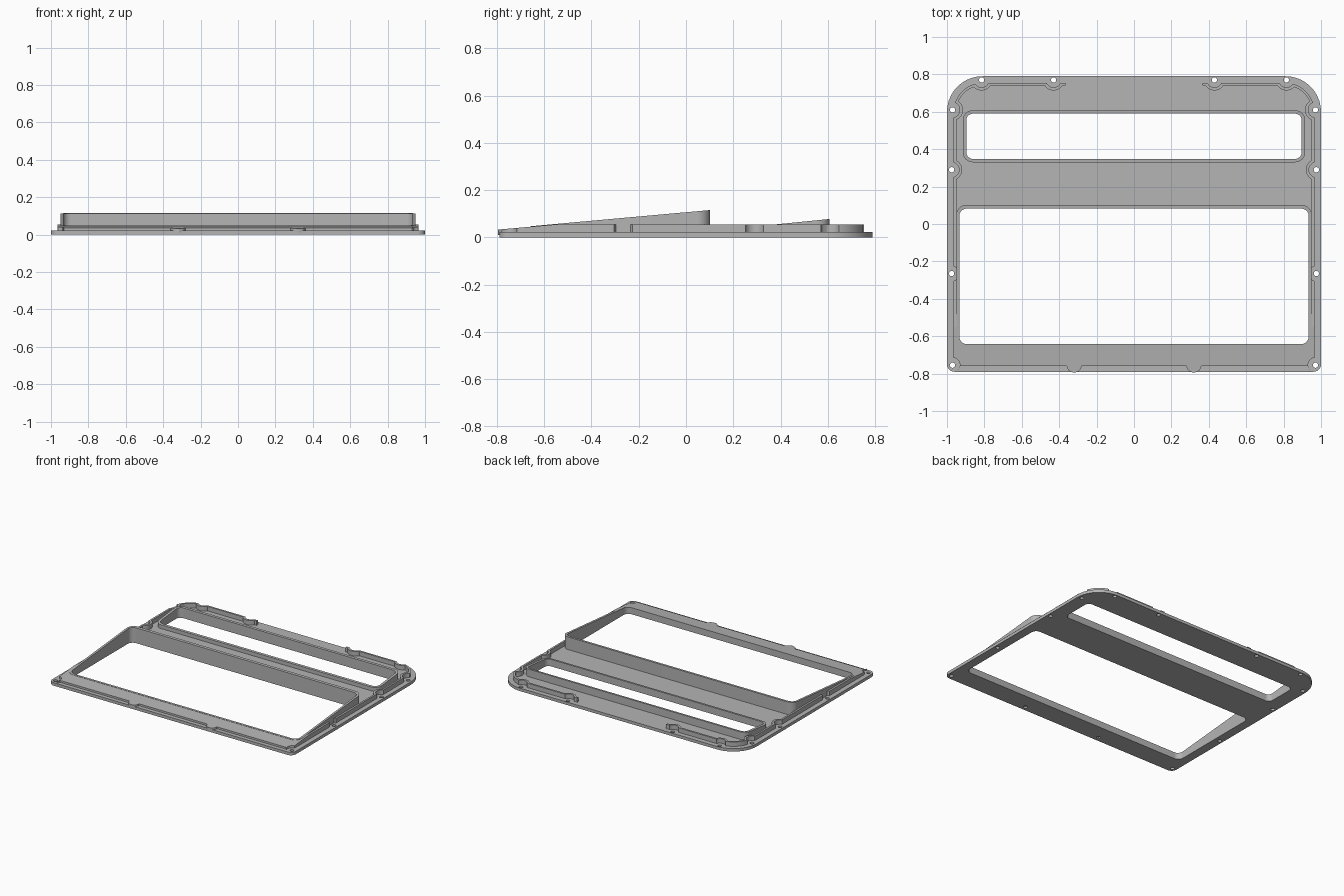
import bpy, bmesh, math
from mathutils import Vector

cube = bpy.data.objects.get("Cube")
if cube:
    bpy.data.objects.remove(cube, do_unlink=True)

grey = bpy.data.materials.new("plain grey")
grey.use_nodes = True
grey.diffuse_color = (0.46, 0.46, 0.46, 1)
grey.node_tree.nodes["Principled BSDF"].inputs["Base Color"].default_value = (0.46, 0.46, 0.46, 1)

FLOOR = 0.022      # top of the base plate
LIP = 0.055        # top of the low perimeter wall
SPLIT = -0.55      # where the sloped front panel reaches the lip height
RIGHT_SCREWS = [(0.815, 0.77), (0.43, 0.77), (0.97, 0.61), (0.975, 0.29),
                (0.975, -0.265), (0.97, -0.755), (0.32, -0.755)]
SCREWS = [Vector((s * x, y)) for x, y in RIGHT_SCREWS for s in (1, -1)]


def front_slope(y):
    return 0.035 + (y + 0.77) * 0.09


def finish(name, bm):
    bmesh.ops.remove_doubles(bm, verts=bm.verts, dist=0.00001)
    bmesh.ops.recalc_face_normals(bm, faces=bm.faces)
    mesh = bpy.data.meshes.new(name)
    bm.to_mesh(mesh)
    bm.free()
    mesh.materials.append(grey)
    obj = bpy.data.objects.new(name, mesh)
    bpy.context.collection.objects.link(obj)
    bpy.ops.object.select_all(action='DESELECT')
    obj.select_set(True)
    bpy.context.view_layer.objects.active = obj
    bpy.ops.object.shade_smooth_by_angle(angle=math.radians(30))
    return obj


def arc(cx, cy, r, a0, a1, n=10):
    return [Vector((cx + r * math.cos(math.radians(a0 + (a1 - a0) * i / n)),
                    cy + r * math.sin(math.radians(a0 + (a1 - a0) * i / n))))
            for i in range(n + 1)]


def line(a, b, n):
    a, b = Vector(a), Vector(b)
    return [a.lerp(b, i / n) for i in range(n + 1)]


def rounded(x, y0, y1, r_front, r_back):
    return (arc(x - r_back, y1 - r_back, r_back, 0, 90) +
            arc(r_back - x, y1 - r_back, r_back, 90, 180) +
            arc(r_front - x, y0 + r_front, r_front, 180, 270) +
            arc(x - r_front, y0 + r_front, r_front, 270, 360))


def mirror(path):
    return [Vector((-p.x, p.y)) for p in path]


def push(path, radius):
    """Bend a path around every screw seat."""
    out = []
    for p in path:
        q = p.copy()
        for c in SCREWS:
            if (p - c).length < radius:
                q = c + (p - c).normalized() * radius
        if -0.6 < q.y < 0.08 and abs(q.x) < 0.938:
            q.x = math.copysign(0.938, q.x)
        out.append(q)
    return out


def band(name, outer, inner, z0, top, closed):
    """Solid strip between two matching paths."""
    bm = bmesh.new()
    rows = [[bm.verts.new((p.x, p.y, z)) for p, z in
             ((a, z0), (a, top(a.y)), (b, top(b.y)), (b, z0))]
            for a, b in zip(outer, inner)]
    for i in range(len(rows) if closed else len(rows) - 1):
        r, s = rows[i], rows[(i + 1) % len(rows)]
        for k in range(4):
            bm.faces.new((r[k], r[(k + 1) % 4], s[(k + 1) % 4], s[k]))
    if not closed:
        bm.faces.new(rows[0])
        bm.faces.new(rows[-1])
    return finish(name, bm)


def prism(name, loop, z0, top):
    bm = bmesh.new()
    low = [bm.verts.new((p.x, p.y, z0)) for p in loop]
    high = [bm.verts.new((p.x, p.y, top(p.y))) for p in loop]
    for i in range(len(loop)):
        j = (i + 1) % len(loop)
        bm.faces.new((low[i], low[j], high[j], high[i]))
    caps = [bm.faces.new(low), bm.faces.new(high)]
    bmesh.ops.triangulate(bm, faces=caps)
    return finish(name, bm)


def plate(name, loops, height):
    """Flat plate: first loop is the outline, the others are holes."""
    curve = bpy.data.curves.new(name, 'CURVE')
    curve.dimensions = '2D'
    curve.fill_mode = 'BOTH'
    curve.extrude = height / 2
    for loop in loops:
        spline = curve.splines.new('POLY')
        spline.points.add(len(loop) - 1)
        for pt, p in zip(spline.points, loop):
            pt.co = (p.x, p.y, 0, 1)
        spline.use_cyclic_u = True
    temp = bpy.data.objects.new(name + " outline", curve)
    bpy.context.collection.objects.link(temp)
    deps = bpy.context.evaluated_depsgraph_get()
    mesh = bpy.data.meshes.new_from_object(temp.evaluated_get(deps))
    bm = bmesh.new()
    bm.from_mesh(mesh)
    bmesh.ops.translate(bm, verts=bm.verts, vec=(0, 0, height / 2))
    bpy.data.objects.remove(temp, do_unlink=True)
    bpy.data.meshes.remove(mesh)
    return finish(name, bm)


# Window outlines
large_in = rounded(0.934, -0.642, 0.082, 0.04, 0.04)
large_out = rounded(0.95, -0.656, 0.102, 0.054, 0.054)
small_in = rounded(0.896, 0.348, 0.59, 0.035, 0.035)
small_out = rounded(0.915, 0.33, 0.608, 0.053, 0.053)

# Base plate with both windows and all screw holes
holes = [arc(c.x, c.y, 0.014, 0, 345, 23) for c in SCREWS]
plate("base_plate", [rounded(1, -0.79, 0.79, 0.04, 0.19), large_in, small_in] + holes, FLOOR)

# Raised window frames with sloping tops
band("large_window_frame", large_out, large_in, 0.01, lambda y: front_slope(y) + 0.002, True)
band("small_window_frame", small_out, small_in, 0.01, lambda y: 0.05 + (y - 0.33) * 0.1, True)


# Low perimeter wall, bending inward around the screw seats
def wall_path(inset):
    x, y = 1 - inset, 0.79 - inset
    return (line((0.365, y), (0.81, y), 150) +
            arc(0.81, 0.6, 0.19 - inset, 90, 0, 60)[1:] +
            line((x, 0.6), (x, SPLIT), 360)[1:])


wall_out = push(wall_path(0.036), 0.04)
wall_in = push(wall_path(0.05), 0.056)
band("left_wall", wall_out, wall_in, 0.01, lambda y: LIP, False)
band("right_wall", mirror(wall_out), mirror(wall_in), 0.01, lambda y: LIP, False)

# Sloped front panel wrapping the front of the large window
edge = push(line((0.964, SPLIT), (0.964, -0.76), 70) + line((0.964, -0.76), (0, -0.76), 320)[1:], 0.04)
inside = [Vector((0, -0.65))] + arc(0.894, -0.602, 0.048, 270, 360) + [Vector((0.942, SPLIT))]
panel = edge + mirror(edge)[-2::-1] + mirror(inside)[::-1] + inside[1:]
prism("front_panel", panel, 0.01, front_slope)
